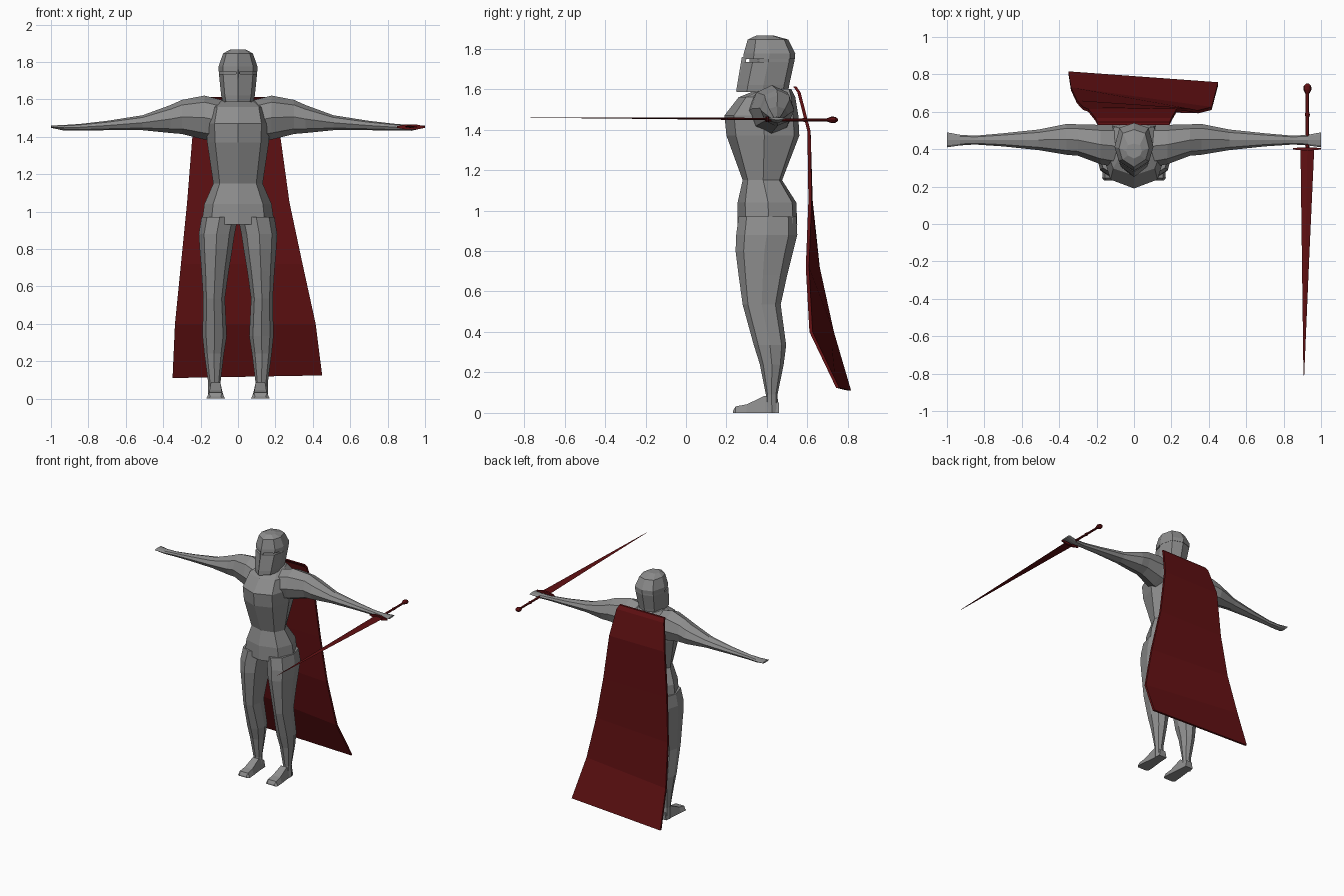
import bpy, bmesh, math
from mathutils import Vector


def material(name, rgb):
    m = bpy.data.materials.new(name)
    m.diffuse_color = (*rgb, 1)
    return m


STEEL = material("steel grey", (0.27, 0.27, 0.27))
RED = material("dark red", (0.115, 0.005, 0.006))


def loft(name, rings, mat, mirror=False):
    """Skin a list of equal-length point rings and cap both ends."""
    bm = bmesh.new()
    vs = [[bm.verts.new(p) for p in r] for r in rings]
    n = len(rings[0])
    for a, b in zip(vs, vs[1:]):
        for i in range(n):
            j = (i + 1) % n
            bm.faces.new((a[i], a[j], b[j], b[i]))
    bm.faces.new(vs[0][::-1])
    bm.faces.new(vs[-1])
    bmesh.ops.recalc_face_normals(bm, faces=bm.faces)
    me = bpy.data.meshes.new(name)
    bm.to_mesh(me)
    bm.free()
    me.materials.append(mat)
    ob = bpy.data.objects.new(name, me)
    bpy.context.collection.objects.link(ob)
    if mirror:
        md = ob.modifiers.new("mirror", "MIRROR")
        md.use_mirror_merge = False
    return ob


# Half outlines (side fraction, front-to-back fraction), ridge at the front
BODY = [(0, 0), (.74, .13), (1, .52), (.7, .93), (0, 1)]
HELM = [(0, 0), (.78, .2), (1, .5), (.75, .9), (0, 1)]
LIMB = [(0, 0), (.7, .14), (1, .5), (.7, .86), (0, 1)]


def outline(half):
    return half + [(-a, b) for a, b in half[-2:0:-1]]


def level(half, z, cx, hw, yf, yb):
    return [(cx + a * hw, yf + b * (yb - yf), z) for a, b in outline(half)]


# Torso: hips, waist, chest, collar
torso = [(.93, .195, .255, .55), (1.04, .18, .255, .545), (1.15, .132, .28, .475),
         (1.37, .165, .20, .56), (1.47, .17, .19, .555), (1.56, .15, .26, .54),
         (1.60, .09, .36, .52)]
loft("torso", [level(BODY, z, 0, *r) for z, *r in torso], STEEL)

# Helmet with an eye slit pinched into the front
helm = [(1.587, .082, .25, .505), (1.62, .09, .255, .51), (1.735, .102, .278, .535)]
top = [(1.748, .103, .282, .538), (1.775, .104, .285, .54),
       (1.845, .08, .305, .505), (1.866, .042, .35, .43)]


def slit(z):
    r = level(HELM, z, 0, .102, .278, .535)
    return [(x * .93, y + .035, z) if y < .38 else (x, y, z) for x, y, z in r]


loft("helmet", [level(HELM, z, 0, *r) for z, *r in helm] + [slit(1.735), slit(1.748)]
     + [level(HELM, z, 0, *r) for z, *r in top], STEEL)
# Nose ridge running down the face mask
loft("nose_guard", [[(-.012, y + .02, z), (0, y - .004, z), (.012, y + .02, z)]
                    for y, z in ((.252, 1.59), (.28, 1.76))], STEEL)

# Legs
leg = [(.97, .0, .195, .26, .545), (.88, .018, .21, .248, .55), (.80, .03, .205, .245, .53),
       (.68, .05, .195, .26, .50), (.535, .07, .186, .28, .468), (.335, .06, .19, .335, .495),
       (.24, .075, .18, .365, .483), (.09, .093, .16, .395, .452), (.0, .09, .16, .39, .458)]
loft("leg", [level(LIMB, z, (a + b) / 2, (b - a) / 2, yf, yb)
             for z, a, b, yf, yb in leg], STEEL, True)

# Feet
foot = [(.46, .032, .05), (.39, .036, .085), (.30, .046, .042), (.245, .05, .032), (.232, .04, .01)]
loft("foot", [[(.12 - w, y, 0), (.12 + w, y, 0), (.12 + w * .7, y, h), (.12 - w * .7, y, h)]
              for y, w, h in foot], STEEL, True)

# Arms and hands: x, bottom, top, front, back
arm = [(.08, 1.37, 1.595, .30, .53), (.18, 1.385, 1.62, .32, .53), (.30, 1.415, 1.597, .365, .533),
       (.36, 1.42, 1.57, .37, .535), (.51, 1.435, 1.515, .395, .505), (.70, 1.435, 1.485, .415, .485),
       (.85, 1.433, 1.468, .425, .472), (.93, 1.433, 1.463, .42, .477), (1.0, 1.448, 1.46, .41, .49)]
loft("arm", [[(x, yf + b * (yb - yf), (zb + zt) / 2 + a * (zt - zb) / 2) for a, b in outline(LIMB)]
             for x, zb, zt, yf, yb in arm], STEEL, True)

# Cape: z, left x, left y, right x, right y, swept to one side at the hem
cape = [(1.612, -.195, .53, .19, .53), (1.585, -.205, .55, .20, .55), (1.39, -.245, .60, .228, .60),
        (1.05, -.272, .61, .275, .605), (.72, -.305, .645, .345, .592), (.40, -.337, .715, .415, .61),
        (.117, -.35, .80, .45, .742)]
T = .016
loft("cape", [[(xl, yl, z - s), (xr, yr, z + s), (xr, yr + T, z + s), (xl, yl + T, z - s)]
              for (z, xl, yl, xr, yr) in cape for s in [.007 if z < .2 else 0]], RED)


# Sword, held in one hand with the blade pointing forward
SX, SZ = .927, 1.452


def diamond(y, x, w, h, z=SZ):
    return [(x - w, y, z), (x, y, z - h), (x + w, y, z), (x, y, z + h)]


loft("sword_blade", [diamond(.41, SX, .037, .006), diamond(-.2, .917, .019, .004, 1.457),
                     diamond(-.81, .908, .002, .001, 1.46)], RED)
loft("sword_guard", [[(x, .402 - d, SZ - h), (x, .402 + d, SZ - h), (x, .402 + d, SZ + h), (x, .402 - d, SZ + h)]
                     for x, d, h in ((.85, .004, .004), (.90, .008, .014), (.95, .008, .014), (1.0, .004, .004))], RED)
grip = [(.40, .010), (.48, .010), (.57, .009), (.585, .014), (.60, .009), (.695, .009), (.705, .015),
        (.72, .022), (.738, .020), (.75, .008)]
loft("sword_grip", [[(SX + r * math.cos(k * math.pi / 4), y, SZ - .004 + r * .75 * math.sin(k * math.pi / 4))
                     for k in range(8)] for y, r in grip], RED)
